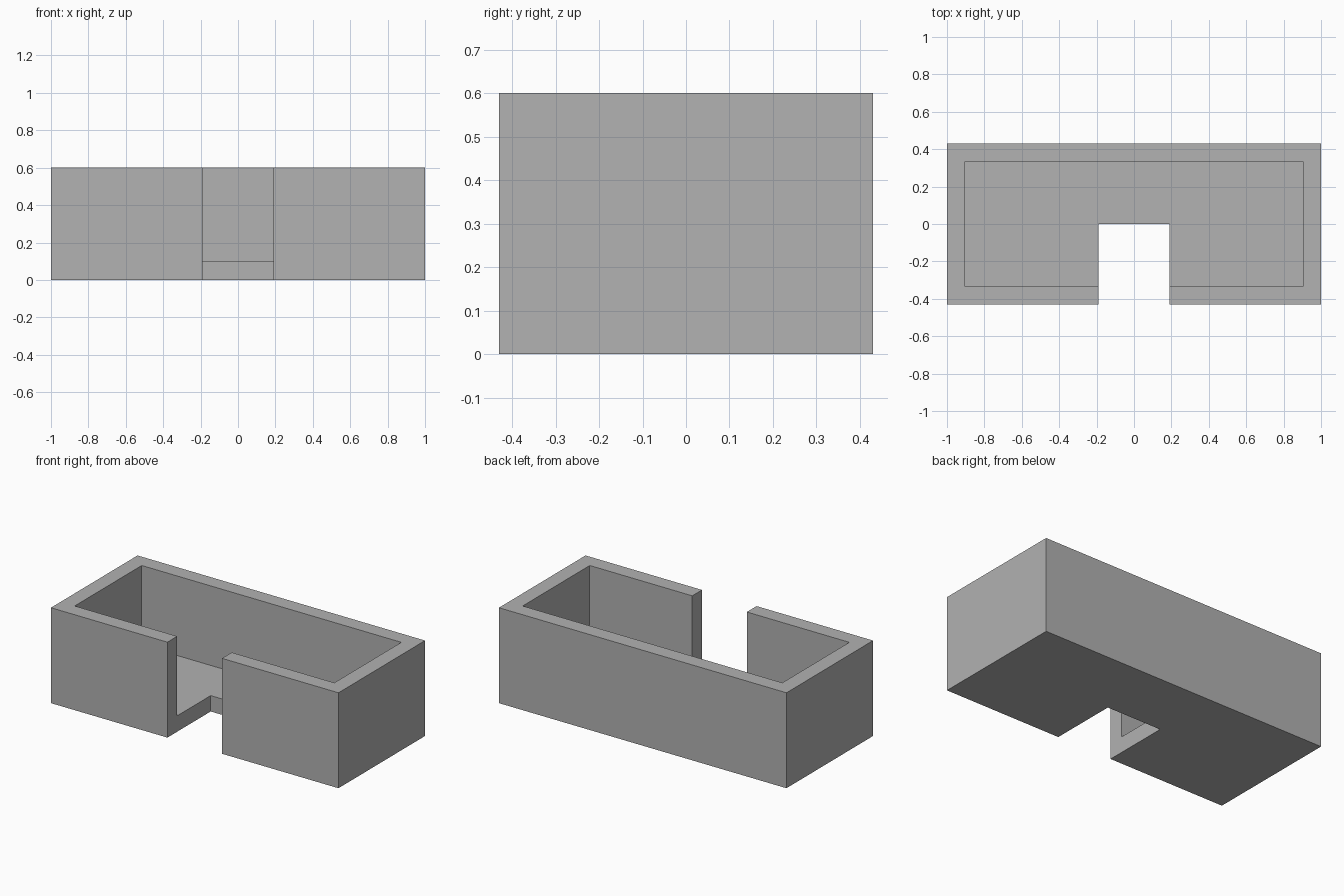
import bpy

if "Cube" in bpy.data.objects:
    bpy.data.objects.remove(bpy.data.objects["Cube"], do_unlink=True)

LENGTH, DEPTH, HEIGHT = 2.0, 0.86, 0.6
WALL, FLOOR = 0.097, 0.1
NOTCH_HALF, NOTCH_BACK = 0.19, 0.0
MARGIN = 0.2  # how far cutters reach past the body

grey = bpy.data.materials.new("plain grey")
grey.use_nodes = True
colour = (0.445, 0.445, 0.445, 1)
grey.diffuse_color = colour
grey.node_tree.nodes["Principled BSDF"].inputs["Base Color"].default_value = colour


def box(name, low, high):
    """Axis-aligned box between two corners."""
    bpy.ops.mesh.primitive_cube_add(size=1)
    obj = bpy.context.object
    obj.name = name
    for v in obj.data.vertices:
        v.co = [h if c > 0 else l for c, l, h in zip(v.co, low, high)]
    obj.data.materials.append(grey)
    return obj


def cut(body, cutter):
    """Subtract the cutter from the body, then discard it."""
    cutter.hide_render = True
    mod = body.modifiers.new(cutter.name, "BOOLEAN")
    mod.operation = "DIFFERENCE"
    mod.solver = "EXACT"
    mod.object = cutter
    bpy.context.view_layer.objects.active = body
    bpy.ops.object.modifier_apply(modifier=mod.name)
    bpy.data.objects.remove(cutter, do_unlink=True)


x, y = LENGTH / 2, DEPTH / 2

# Solid outer block
body = box("open_top_enclosure", (-x, -y, 0), (x, y, HEIGHT))

# Hollow interior, open at the top
cut(body, box("interior_cutter", (-x + WALL, -y + WALL, FLOOR),
              (x - WALL, y - WALL, HEIGHT + MARGIN)))

# Entrance notch through the front wall and the floor
cut(body, box("entrance_cutter", (-NOTCH_HALF, -y - MARGIN, -MARGIN),
              (NOTCH_HALF, NOTCH_BACK, HEIGHT + MARGIN)))
